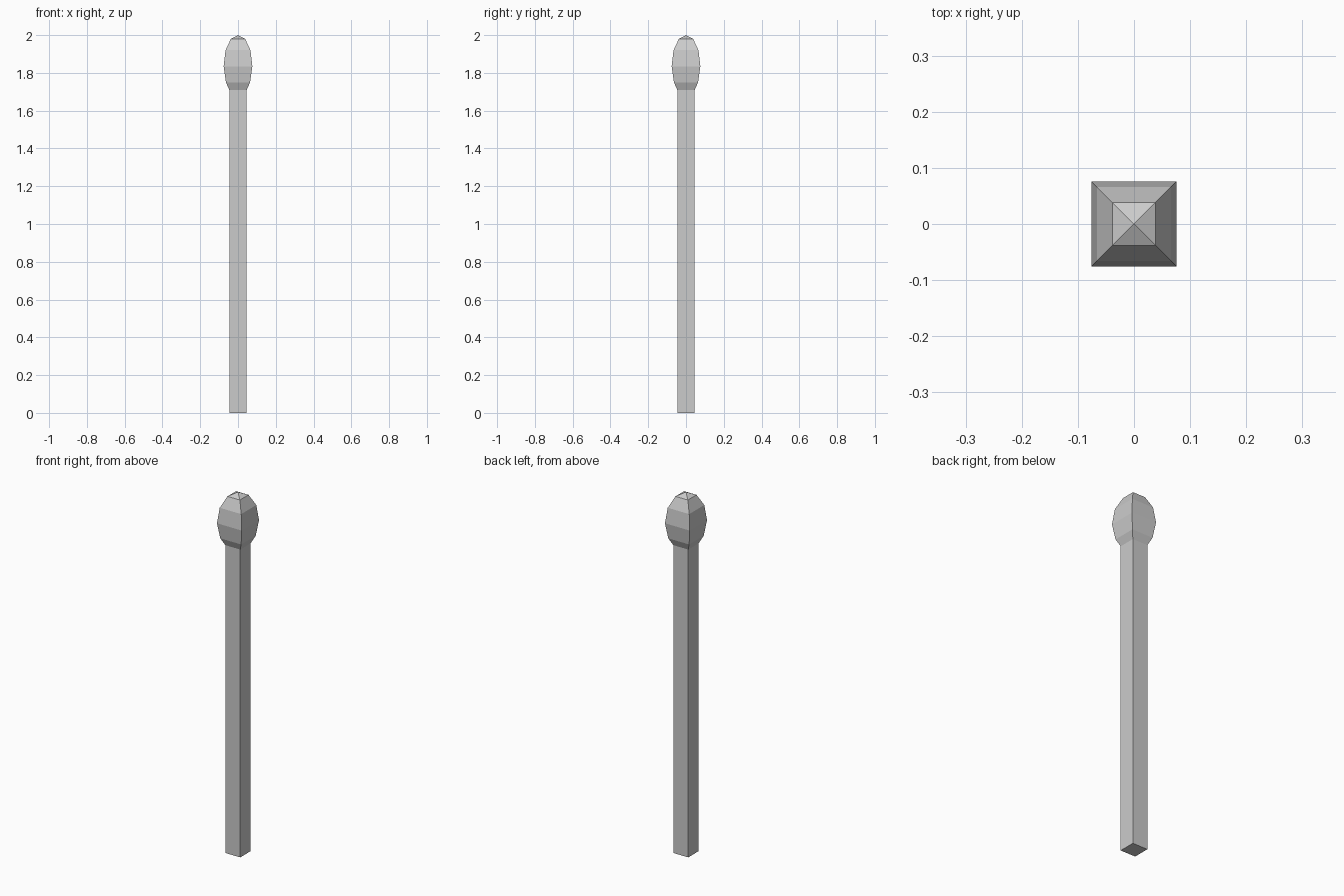
import bpy, bmesh

if "Cube" in bpy.data.objects:
    bpy.data.objects.remove(bpy.data.objects["Cube"])


def square_loft(name, profile, cap_bottom=False, apex=None):
    """Loft square rings given as (half width, z), with optional cap and pointed top."""
    bm = bmesh.new()
    corners = [(-1, -1), (1, -1), (1, 1), (-1, 1)]
    rings = [[bm.verts.new((x * r, y * r, z)) for x, y in corners] for r, z in profile]
    for low, high in zip(rings, rings[1:]):
        for i in range(4):
            j = (i + 1) % 4
            bm.faces.new((low[i], low[j], high[j], high[i]))
    if cap_bottom:
        bm.faces.new(rings[0][::-1])
    if apex is not None:
        tip = bm.verts.new((0, 0, apex))
        for i in range(4):
            bm.faces.new((rings[-1][i], rings[-1][(i + 1) % 4], tip))
    mesh = bpy.data.meshes.new(name)
    bm.to_mesh(mesh)
    bm.free()
    obj = bpy.data.objects.new(name, mesh)
    bpy.context.collection.objects.link(obj)
    return obj


# Square wooden stick, open where it meets the head
square_loft("stick", [(0.046, 0), (0.046, 1.71)], cap_bottom=True)

# Faceted bulb-shaped head with a low pyramid tip
square_loft("match_head",
            [(0.046, 1.71), (0.064, 1.75), (0.076, 1.835), (0.066, 1.92), (0.038, 1.98)],
            apex=2.0)
